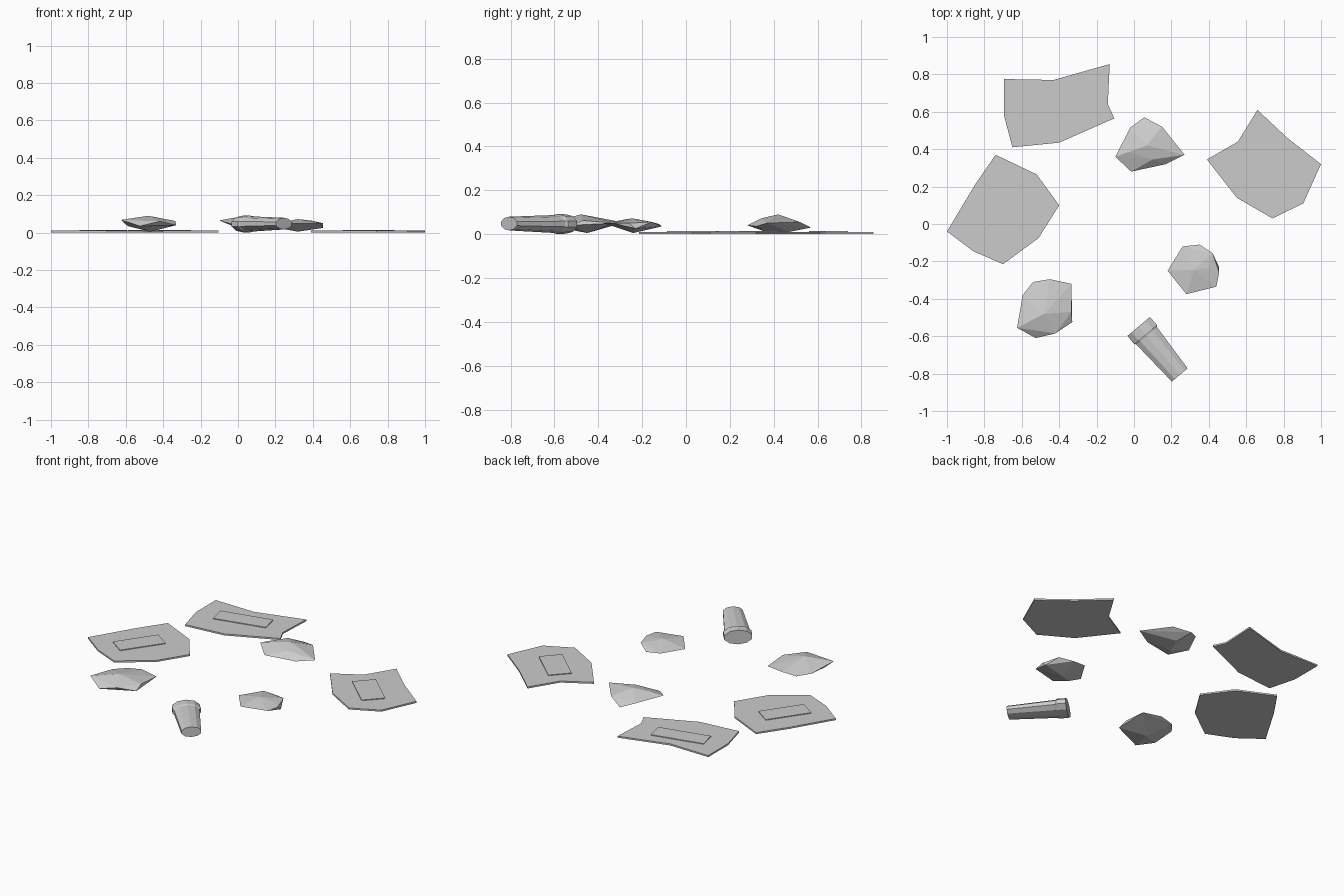
import bpy, bmesh, math
from mathutils import Vector

if "Cube" in bpy.data.objects:
    bpy.data.objects.remove(bpy.data.objects["Cube"])

grey = bpy.data.materials.new("pale grey")
grey.diffuse_color = (0.6, 0.6, 0.6, 1)
grey.use_nodes = True
grey.node_tree.nodes["Principled BSDF"].inputs["Base Color"].default_value = grey.diffuse_color


def finish(name, bm):
    bmesh.ops.recalc_face_normals(bm, faces=bm.faces)
    mesh = bpy.data.meshes.new(name)
    bm.to_mesh(mesh)
    bm.free()
    mesh.materials.append(grey)
    obj = bpy.data.objects.new(name, mesh)
    bpy.context.collection.objects.link(obj)


def slab(name, outline, z0, z1):
    """Flat polygon extruded from z0 to z1."""
    bm = bmesh.new()
    face = bm.faces.new([bm.verts.new((x, y, z0)) for x, y in outline])
    ext = bmesh.ops.extrude_face_region(bm, geom=[face], use_keep_orig=True)
    for v in ext["geom"]:
        if isinstance(v, bmesh.types.BMVert):
            v.co.z = z1
    finish(name, bm)


def panel(name, centre, length, width, angle):
    """Thin rotated rectangle lying on a sheet."""
    a = math.radians(angle)
    along = Vector((math.cos(a), math.sin(a))) * length / 2
    across = Vector((-math.sin(a), math.cos(a))) * width / 2
    c = Vector(centre)
    slab(name, [c - along - across, c + along - across,
                c + along + across, c - along + across], 0.009, 0.0145)


def crumple(name, points):
    """Faceted wad of paper."""
    bm = bmesh.new()
    for p in points:
        bm.verts.new(p)
    bmesh.ops.convex_hull(bm, input=bm.verts[:])
    finish(name, bm)


def tube(name, start, direction, rings, sides=10, squash=0.54):
    """Closed, flattened lathe along a ground direction; rings are (distance, radius, z)."""
    d = Vector(direction).normalized()
    side = Vector((-d.y, d.x))
    bm = bmesh.new()
    loops = []
    for t, r, z in rings:
        loop = []
        for i in range(sides):
            a = 2 * math.pi * (i + 0.5) / sides
            p = Vector(start) + d * t + side * r * math.cos(a)
            loop.append(bm.verts.new((p.x, p.y, z + squash * r * math.sin(a))))
        loops.append(loop)
    for a, b in zip(loops, loops[1:]):
        for i in range(sides):
            j = (i + 1) % sides
            bm.faces.new((a[i], a[j], b[j], b[i]))
    bm.faces.new(loops[0])
    bm.faces.new(loops[-1])
    finish(name, bm)


# Torn paper sheets
slab("back_sheet", [(-.695, .775), (-.43, .77), (-.13, .855), (-.14, .64),
                    (-.105, .565), (-.40, .435), (-.65, .41), (-.695, .58)], 0, .01)
slab("left_sheet", [(-.74, .37), (-.52, .265), (-.40, .10), (-.51, -.075),
                    (-.70, -.215), (-.86, -.145), (-1, -.04), (-.85, .21)], 0, .01)
slab("right_sheet", [(.66, .61), (.82, .46), (1, .32), (.905, .11),
                     (.74, .03), (.55, .14), (.39, .345), (.555, .44)], 0, .01)

# Raised panels on the sheets
panel("back_panel", (-.42, .65), .32, .11, 13)
panel("left_panel", (-.72, .06), .272, .12, 55)
panel("right_panel", (.697, .285), .255, .135, -43)

# Crumpled paper wads
crumple("back_wad", [(-.10, .36, .065), (-.02, .515, .055), (.055, .57, .03),
                     (.15, .52, .055), (.27, .37, .05), (.17, .32, .035),
                     (-.015, .28, .04), (.07, .42, .09), (-.03, .385, .078),
                     (.10, .345, .072), (.04, .37, .008), (.08, .47, .01)])
crumple("left_wad", [(-.54, -.31, .045), (-.45, -.295, .055), (-.335, -.32, .05),
                     (-.33, -.525, .04), (-.42, -.585, .06), (-.525, -.61, .035),
                     (-.625, -.555, .068), (-.595, -.38, .05), (-.48, -.48, .09),
                     (-.335, -.47, .062), (-.47, -.45, .005), (-.59, -.52, .035)])
crumple("right_wad", [(.18, -.25, .045), (.26, -.12, .045), (.35, -.11, .035),
                      (.42, -.155, .055), (.455, -.23, .025), (.44, -.335, .05),
                      (.28, -.375, .05), (.32, -.245, .072), (.40, -.235, .063),
                      (.32, -.24, .005), (.25, -.28, .018), (.455, -.26, .05)])

# Squashed paper cup with a wider rim
tube("cup", (.025, -.5475), (.22, -.26),
     [(0, .082, .046), (.055, .084, .046), (.065, .076, .046), (.34, .058, .048)])
